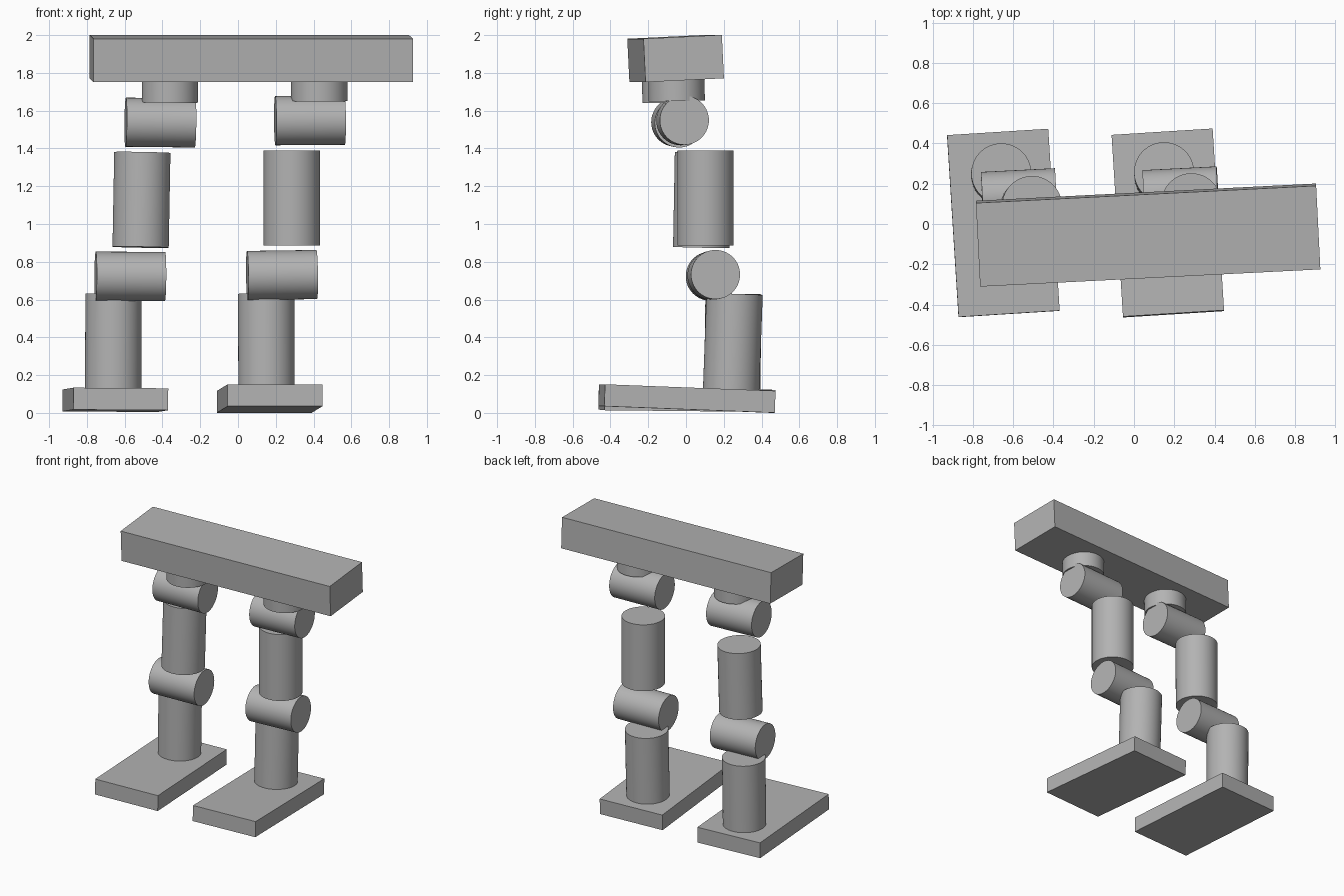
import bpy
from math import radians

cube = bpy.data.objects.get("Cube")
if cube:
    bpy.data.objects.remove(cube)

grey = bpy.data.materials.new("light grey")
grey.use_nodes = True
grey.diffuse_color = (0.45, 0.45, 0.45, 1)
grey.node_tree.nodes["Principled BSDF"].inputs["Base Color"].default_value = grey.diffuse_color


def finish(name, tilt):
    obj = bpy.context.object
    obj.name = name
    obj.rotation_euler = [radians(a) for a in tilt]
    obj.data.materials.append(grey)
    return obj


def box(name, size, centre, tilt):
    bpy.ops.mesh.primitive_cube_add(size=1, location=centre)
    obj = finish(name, tilt)
    obj.scale = size
    bpy.ops.object.transform_apply(location=False, rotation=False, scale=True)


def cylinder(name, radius, length, centre, tilt, sideways=False):
    bpy.ops.mesh.primitive_cylinder_add(vertices=64, radius=radius, depth=length, location=centre)
    if sideways:
        # lay the axis along x before the joint's own tilt
        bpy.context.object.rotation_euler = (0, radians(90), 0)
        bpy.ops.object.transform_apply(location=False, rotation=True, scale=False)
    finish(name, tilt)
    bpy.ops.object.shade_smooth_by_angle(angle=radians(30))


# pelvis beam
box("pelvis", (1.692, 0.416, 0.23), (0.07, -0.055, 1.876), (2.8, 0, 2.9))

# each leg: hip, hip joint, thigh, knee, shin and foot as (centre, tilt)
legs = {
    "left": dict(
        hip=((0.43, -0.05, 1.711), (1, 0, 3)),
        hip_joint=((0.381, -0.018, 1.548), (0, -0.4, 2.9)),
        thigh=((0.285, 0.103, 1.138), (0, 0, 3)),
        knee=((0.233, 0.147, 0.73), (0, -0.8, 2.9)),
        shin=((0.15, 0.248, 0.375), (-2.1, 0, 3.6)),
        foot=((0.168, 0.005, 0.076), (-2.2, 0, 3.6))),
    "right": dict(
        hip=((-0.36, -0.083, 1.704), (1, 0.5, 3)),
        hip_joint=((-0.411, -0.045, 1.537), (0, 0.6, 2.9)),
        thigh=((-0.511, 0.085, 1.128), (-1, 1.1, 3)),
        knee=((-0.57, 0.138, 0.723), (0, 0.3, 2.9)),
        shin=((-0.66, 0.248, 0.375), (-0.8, 0.3, 3.6)),
        foot=((-0.649, 0.005, 0.069), (-0.6, 0.4, 3.6))),
}

for side, leg in legs.items():
    cylinder(side + "_hip", 0.149, 0.12, *leg["hip"])
    cylinder(side + "_hip_joint", 0.13, 0.368, *leg["hip_joint"], sideways=True)
    cylinder(side + "_thigh", 0.149, 0.502, *leg["thigh"])
    cylinder(side + "_knee", 0.13, 0.368, *leg["knee"], sideways=True)
    cylinder(side + "_shin", 0.149, 0.51, *leg["shin"])
    box(side + "_foot", (0.503, 0.905, 0.116), *leg["foot"])
